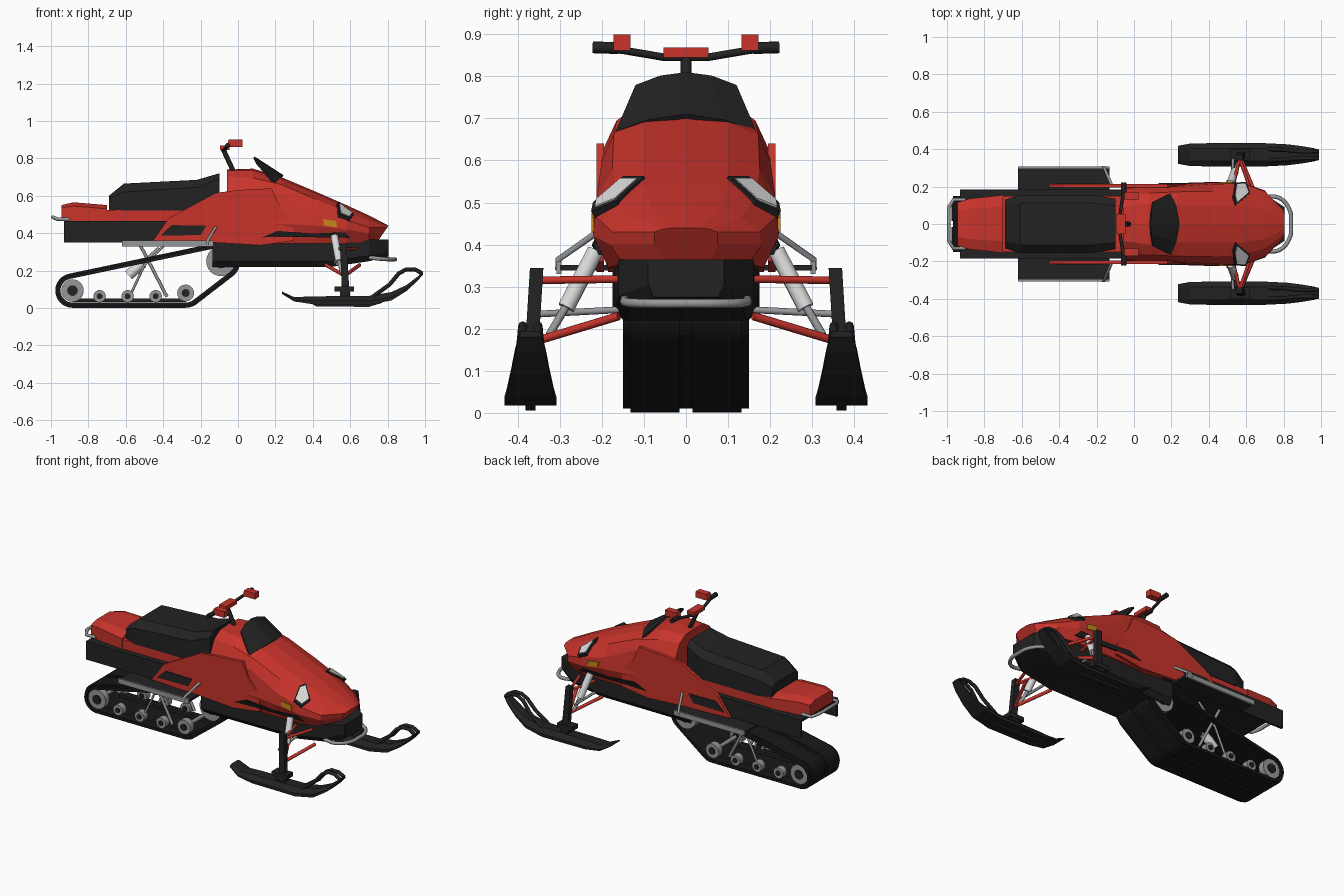
import bpy, bmesh, math
from mathutils import Vector
from mathutils.geometry import convex_hull_2d

if "Cube" in bpy.data.objects:
    bpy.data.objects.remove(bpy.data.objects["Cube"])


def material(name, r, g, b):
    m = bpy.data.materials.new(name)
    m.diffuse_color = (r, g, b, 1)
    m.use_nodes = True
    m.node_tree.nodes["Principled BSDF"].inputs["Base Color"].default_value = m.diffuse_color
    return m


RED = material("red paint", 0.58, 0.034, 0.024)
BLACK = material("black plastic", 0.016, 0.016, 0.017)
RUBBER = material("track rubber", 0.009, 0.009, 0.009)
GREY = material("grey metal", 0.30, 0.31, 0.32)
WHITE = material("lamp white", 0.70, 0.70, 0.70)
AMBER = material("amber marker", 0.55, 0.25, 0.01)


def build(name, verts, faces, mat):
    me = bpy.data.meshes.new(name)
    me.from_pydata([tuple(v) for v in verts], [], faces)
    bm = bmesh.new()
    bm.from_mesh(me)
    bmesh.ops.recalc_face_normals(bm, faces=bm.faces)
    bm.to_mesh(me)
    bm.free()
    me.materials.append(mat)
    ob = bpy.data.objects.new(name, me)
    bpy.context.collection.objects.link(ob)
    return ob


def loft(name, rings, mat, caps=True):
    n = len(rings[0])
    verts = [v for r in rings for v in r]
    faces = [(i * n + j, i * n + (j + 1) % n, (i + 1) * n + (j + 1) % n, (i + 1) * n + j)
             for i in range(len(rings) - 1) for j in range(n)]
    if caps:
        faces += [tuple(range(n)), tuple(range((len(rings) - 1) * n, len(rings) * n))]
    return build(name, verts, faces, mat)


def prism(name, xz, y0, y1, mat):
    return loft(name, [[(x, y, z) for x, z in xz] for y in (y0, y1)], mat)


def box(name, x0, x1, y0, y1, z0, z1, mat):
    return prism(name, [(x0, z0), (x1, z0), (x1, z1), (x0, z1)], y0, y1, mat)


def tube(name, pts, r, mat, smooth=False):
    cu = bpy.data.curves.new(name, 'CURVE')
    cu.dimensions = '3D'
    cu.bevel_depth, cu.bevel_resolution, cu.use_fill_caps = r, 2, True
    if smooth:
        sp = cu.splines.new('BEZIER')
        sp.bezier_points.add(len(pts) - 1)
        for b, p in zip(sp.bezier_points, pts):
            b.co, b.handle_left_type, b.handle_right_type = p, 'AUTO', 'AUTO'
        sp.resolution_u = 6
    else:
        sp = cu.splines.new('POLY')
        sp.points.add(len(pts) - 1)
        for b, p in zip(sp.points, pts):
            b.co = (*p, 1)
    cu.materials.append(mat)
    ob = bpy.data.objects.new(name, cu)
    bpy.context.collection.objects.link(ob)
    return ob


def disc(name, x, z, r, y0, y1, mat, n=24):
    return prism(name, [(x + r * math.cos(2 * math.pi * i / n), z + r * math.sin(2 * math.pi * i / n))
                        for i in range(n)], y0, y1, mat)


def mirrored(half):
    """Close a half section (y, z), listed top centre to bottom, across y = 0."""
    return half + [(-y, z) for y, z in reversed(half) if y > 0]


# hood: lofted cross-sections from console to nose
hood = [
    (-0.06, [(0, .74), (.09, .735), (.15, .70), (.19, .62), (.20, .45), (.18, .35)]),
    (0.08, [(0, .745), (.11, .735), (.165, .695), (.20, .62), (.21, .45), (.185, .335)]),
    (0.23, [(0, .70), (.10, .69), (.172, .66), (.20, .60), (.215, .45), (.185, .345)]),
    (0.42, [(0, .62), (.10, .61), (.175, .58), (.213, .51), (.222, .44), (.185, .345)]),
    (0.58, [(0, .55), (.10, .54), (.165, .515), (.218, .47), (.220, .42), (.185, .345)]),
    (0.70, [(0, .495), (.08, .485), (.13, .465), (.175, .43), (.18, .40), (.15, .355)]),
    (0.805, [(0, .44), (.03, .44), (.055, .437), (.075, .43), (.075, .40), (.06, .365)])]
loft("hood", [[(x - (0.7 * (.44 - z) if x > .8 else 0), y, z) for y, z in mirrored(s)]
              for x, s in hood], RED)

# belly pan and chin
belly = [(-.135, .175, .22, .36), (.5, .17, .22, .355), (.70, .16, .25, .365), (.805, .09, .275, .365)]
loft("belly_pan", [[(x, w, t), (x, w, b + .03), (x, w * .85, b), (x, -w * .85, b), (x, -w, b + .03), (x, -w, t)]
                   for x, w, b, t in belly], BLACK)

# windshield: thin curved plate
top = [(.10, -.118, .775), (.09, -.06, .797), (.085, 0, .805), (.09, .06, .797), (.10, .118, .775)]
low = [(.195, -.165, .665), (.225, -.09, .692), (.24, 0, .705), (.225, .09, .692), (.195, .165, .665)]
shield = build("windshield", top + low, [(i, i + 1, i + 6, i + 5) for i in range(4)], BLACK)
md = shield.modifiers.new("thickness", 'SOLIDIFY')
md.thickness, md.offset = 0.012, 0

# tunnel as an upside-down channel
loft("tunnel", [[(x, y, z) for y, z in ((-.185, .35), (-.185, .465), (.185, .465), (.185, .35),
                                        (.172, .35), (.172, .45), (-.172, .45), (-.172, .35))]
                for x in (-.93, -.06)], BLACK)

# red seat base and tail
box("seat_base", -.70, -.05, -.15, .15, .46, .525, RED)
tail = [(-.945, .115, .47, .535, .55), (-.88, .135, .465, .545, .565), (-.70, .155, .46, .53, .55)]
loft("tail", [[(x, -w, b), (x, -w, m), (x, -w * .6, t), (x, w * .6, t), (x, w, m), (x, w, b)]
              for x, w, b, m, t in tail], RED)

# seat cushion
seat = [(-.69, .13, .52, .585, .60), (-.61, .155, .52, .62, .665),
        (-.22, .155, .52, .645, .685), (-.10, .135, .52, .69, .72)]
loft("seat", [[(x, -w, b), (x, -w, m), (x, -w * .72, t), (x, w * .72, t), (x, w, m), (x, w, b)]
              for x, w, b, m, t in seat], BLACK)

# handlebar
tube("steering_post", [(-.02, 0, .72), (-.08, 0, .85)], .013, BLACK)
tube("handlebar", [(-.055, -.2, .868), (-.06, -.15, .862), (-.075, -.05, .845), (-.075, .05, .845),
                   (-.06, .15, .862), (-.055, .2, .868)], .009, BLACK)
box("handlebar_pad", -.095, -.045, -.054, .054, .845, .869, RED)

# bumpers
tube("front_bumper", [(.70, -.145, .27), (.775, -.14, .262), (.83, -.08, .26), (.84, 0, .26),
                      (.83, .08, .26), (.775, .14, .262), (.70, .145, .27)], .011, GREY, True)
tube("rear_bumper", [(-.90, -.13, .475), (-.965, -.13, .475), (-.99, -.09, .485), (-.99, .09, .485),
                     (-.965, .13, .475), (-.90, .13, .475)], .010, GREY)

# track: belt wrapped round three wheel circles
circles = [(-.885, .093, .072), (-.28, .10, .079), (-.09, .25, .082)]


def belt(name, grow, thick, y0, y1):
    pts = [Vector((x + (r + grow) * math.cos(a * math.pi / 16), z + (r + grow) * math.sin(a * math.pi / 16)))
           for x, z, r in circles for a in range(32)]
    path = [pts[i] for i in convex_hull_2d(pts)]
    n = len(path)
    rings = []
    for i, p in enumerate(path):
        t = (path[(i + 1) % n] - path[i - 1]).normalized()
        q = p - Vector((-t.y, t.x)) * thick if (Vector((-t.y, t.x)).dot(p - Vector((-.45, .15))) > 0) \
            else p + Vector((-t.y, t.x)) * thick
        rings.append([(p.x, y0, p.y), (p.x, y1, p.y), (q.x, y1, q.y), (q.x, y0, q.y)])
    return loft(name, rings + [rings[0]], RUBBER, caps=False)


belt("track_belt", .010, .018, -.15, .15)

for s in (1, -1):
    side = "left" if s > 0 else "right"

    def n(part):
        return f"{part}_{side}"

    belt(n("track_tread"), .020, .012, s * .015, s * .132)
    # side panel, vents and marker
    prism(n("side_panel"), [(-.455, .36), (-.37, .48), (-.12, .615), (.0, .63), (.18, .64), (.22, .55),
                            (.30, .47), (.30, .36), (.12, .335), (-.13, .35)], s * .195, s * .213, RED)
    prism(n("rear_vent"), [(-.415, .387), (-.355, .443), (-.17, .44), (-.20, .39)], s * .210, s * .217, BLACK)
    loft(n("front_vent"), [[(.13, s * y, .378), (.21, s * y, .412), (.40, s * (y + .006), .398),
                            (.57, s * (y + .004), .405), (.60, s * (y - .012), .375), (.3, s * (y - .004), .38)]
                           for y in (.210, .218)], BLACK)
    prism(n("amber_marker"), [(.455, .475), (.525, .465), (.53, .43), (.46, .442)], s * .215, s * .225, AMBER)
    # headlight: black bezel with white lens laid on the hood shoulder
    quad = [Vector(v) for v in ((.545, s * .105, .556), (.535, s * .150, .556), (.545, s * .215, .500),
                                (.595, s * .219, .480), (.615, s * .165, .502))]
    mid = sum(quad, Vector()) / 5
    out = Vector((.45, s * .45, .77)).normalized()
    for part, k, lo, hi, mat in (("headlight_bezel", 1.1, -.02, .004, BLACK), ("headlight_lens", .88, .0, .009, WHITE)):
        loft(n(part), [[mid + (v - mid) * k + out * h for v in quad] for h in (lo, hi)], mat)
    # running board with metal edge and toe hook
    box(n("running_board"), -.62, -.13, s * .18, s * .30, .338, .352, BLACK)
    box(n("board_edge"), -.62, -.13, s * .296, s * .308, .33, .36, GREY)
    tube(n("toe_hook"), [(-.165, s * .303, .34), (-.16, s * .303, .365), (-.12, s * .21, .43)], .008, GREY)
    # grips and controls
    tube(n("grip"), [(-.055, s * .16, .867), (-.055, s * .222, .869)], .014, BLACK)
    prism(n("hand_control"), [(-.06, .862), (.025, .862), (.025, .90), (-.05, .90)], s * .132, s * .172, RED)

    # track wheels, rails and suspension
    for i, (x, z, r) in enumerate([(-.885, .093, .06), (-.74, .063, .033), (-.59, .063, .033),
                                   (-.44, .063, .033), (-.28, .08, .045), (-.09, .25, .08)]):
        disc(n(f"track_wheel_{i}"), x, z, r, s * .10, s * .14, GREY)
        disc(n(f"wheel_hub_{i}"), x, z, r * .48, s * .09, s * .146, BLACK, 12)
    prism(n("slide_rail"), [(-.88, .032), (-.28, .032), (-.24, .06), (-.28, .05), (-.88, .05)],
          s * .07, s * .095, BLACK)
    tube(n("rear_arm"), [(-.53, s * .11, .35), (-.38, s * .11, .06)], .009, GREY)
    tube(n("rear_arm_brace"), [(-.38, s * .11, .35), (-.50, s * .11, .23), (-.58, s * .11, .06)], .007, GREY)

    # ski
    yc = s * .37
    ski = [(.235, .075, .088, .048), (.30, .035, .058, .060), (.40, .02, .062, .062), (.70, .018, .065, .062),
           (.82, .04, .085, .056), (.90, .09, .122, .046), (.96, .145, .168, .036), (.99, .18, .195, .026)]
    loft(n("ski"), [[(x, yc - w, b), (x, yc - w, b + (t - b) * .4), (x, yc - w * .55, t),
                     (x, yc + w * .55, t), (x, yc + w, b + (t - b) * .4), (x, yc + w, b)]
                    for x, b, t, w in ski], BLACK)
    prism(n("ski_keel"), [(.38, .03), (.42, .008), (.70, .006), (.78, .03)], yc - .012, yc + .012, BLACK)
    for d in (-1, 1):
        tube(n("ski_loop"), [(.72, yc + d * .03, .06), (.81, yc + d * .026, .125), (.86, yc + d * .02, .185),
                             (.90, yc + d * .018, .207), (.945, yc + d * .018, .207),
                             (.985, yc + d * .02, .185)], .011, BLACK)
    box(n("ski_saddle"), .545, .60, yc - .024, yc + .024, .05, .10, BLACK)
    box(n("ski_bracket"), .515, .62, yc - .03, yc + .03, .088, .115, BLACK)
    # spindle, control arms, steering rod and shock
    loft(n("spindle"), [[(x0, s * (y - .016), z), (x0, s * (y + .016), z), (x1, s * (y + .016), z), (x1, s * (y - .016), z)]
                        for x0, x1, y, z in ((.555, .595, .37, .10), (.545, .58, .355, .345))], BLACK)
    for x in (.47, .65):
        tube(n("lower_arm"), [(x, s * .16, .23), (.57, s * .352, .172)], .010, RED)
    for x in (.52, .63):
        tube(n("upper_arm"), [(x, s * .16, .318), (.565, s * .35, .315)], .009, RED)
    tube(n("steering_rod"), [(.52, s * .16, .245), (.53, s * .35, .235)], .008, GREY)
    tube(n("front_shock"), [(.515, s * .215, .385), (.54, s * .285, .25)], .021, WHITE)
    tube(n("front_shock_rod"), [(.535, s * .275, .27), (.555, s * .325, .185)], .010, GREY)

# rear shock and axles inside the track
tube("rear_shock", [(-.585, 0, .175), (-.51, 0, .24)], .028, WHITE)
tube("rear_shock_rod", [(-.51, 0, .24), (-.42, 0, .32)], .011, GREY)
for i, (x, z) in enumerate([(-.885, .093), (-.28, .08), (-.09, .25)]):
    tube(f"track_axle_{i}", [(x, -.12, z), (x, .12, z)], .012, GREY)
